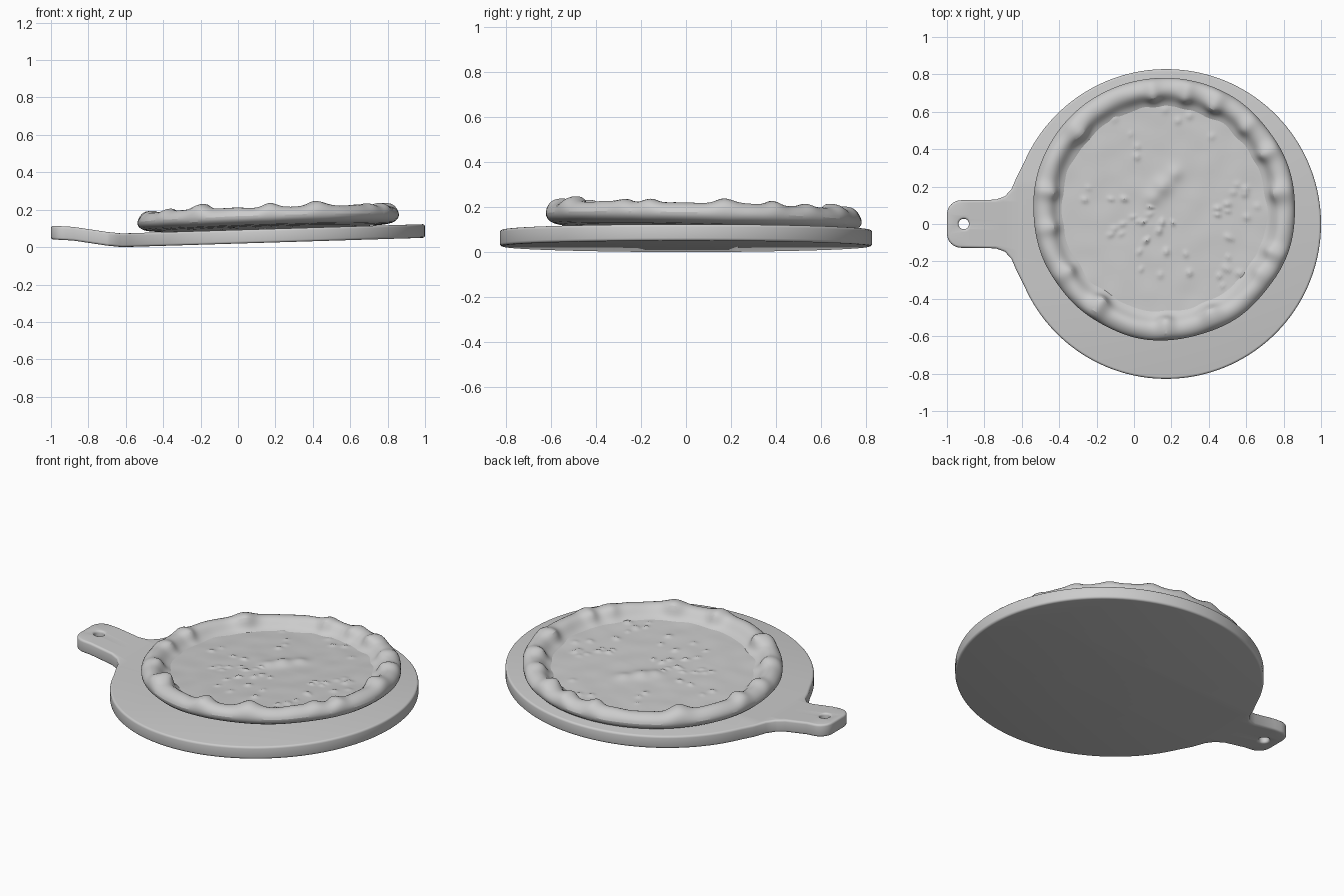
import bpy, bmesh, math, random
from mathutils import Vector, noise

if "Cube" in bpy.data.objects:
    bpy.data.objects.remove(bpy.data.objects["Cube"], do_unlink=True)

random.seed(4)
grey = bpy.data.materials.new("plain_grey")
grey.use_nodes = True
COLOUR = (0.6, 0.6, 0.6, 1)
grey.diffuse_color = COLOUR
grey.node_tree.nodes["Principled BSDF"].inputs["Base Color"].default_value = COLOUR

THICK = 0.073
BEND = [(-1.01, 0.042), (-0.88, 0.035), (-0.7, 0.008), (-0.62, 0.0), (1.01, 0.05)]
CENTRE = Vector((0.16, 0.08))


def board_z(x):
    """Height of the board's underside: a slight tilt with a raised handle."""
    for (x0, z0), (x1, z1) in zip(BEND, BEND[1:]):
        if x <= x1:
            return z0 + (z1 - z0) * (x - x0) / (x1 - x0)
    return BEND[-1][1]


def arc(cx, cy, r, a0, a1, n):
    angles = [math.radians(a0 + (a1 - a0) * i / n) for i in range(n + 1)]
    return [(cx + r * math.cos(a), cy + r * math.sin(a)) for a in angles]


def add_mesh(name, bm):
    bmesh.ops.recalc_face_normals(bm, faces=bm.faces)
    me = bpy.data.meshes.new(name)
    bm.to_mesh(me)
    bm.free()
    me.materials.append(grey)
    ob = bpy.data.objects.new(name, me)
    bpy.context.collection.objects.link(ob)
    bpy.ops.object.select_all(action="DESELECT")
    bpy.context.view_layer.objects.active = ob
    ob.select_set(True)
    bpy.ops.object.shade_smooth_by_angle(angle=math.radians(40))
    return ob


# Serving board: outlined disc with a filleted handle and a hanging hole
half = arc(0.172, 0, 0.828, 0, 157, 60)
half += [(-0.63, 0.245), (-0.655, 0.187), (-0.69, 0.148), (-0.74, 0.13)]
half += arc(-0.925, 0.052, 0.075, 90, 180, 6)
outline = half + [(x, -y) for x, y in reversed(half[1:])]
hole = arc(-0.91, 0, 0.028, 0, 345, 23)

curve = bpy.data.curves.new("board_outline", "CURVE")
curve.dimensions = "2D"
curve.fill_mode = "BOTH"
curve.bevel_depth = 0.012
curve.bevel_resolution = 2
curve.offset = -0.012
curve.extrude = THICK / 2 - 0.012
for pts in (outline, hole):
    sp = curve.splines.new("POLY")
    sp.points.add(len(pts) - 1)
    for p, (x, y) in zip(sp.points, pts):
        p.co = (x, y, 0, 1)
    sp.use_cyclic_u = True
helper = bpy.data.objects.new("board_outline", curve)
bpy.context.collection.objects.link(helper)
flat = bpy.data.meshes.new_from_object(helper.evaluated_get(bpy.context.evaluated_depsgraph_get()))
bm = bmesh.new()
bm.from_mesh(flat)
bpy.data.objects.remove(helper, do_unlink=True)
bmesh.ops.remove_doubles(bm, verts=bm.verts, dist=0.0005)
for x, _ in BEND[1:-1]:
    bmesh.ops.bisect_plane(bm, geom=bm.verts[:] + bm.edges[:] + bm.faces[:],
                           plane_co=(x, 0, 0), plane_no=(1, 0, 0), dist=0.0001)
for v in bm.verts:
    v.co.z += THICK / 2 + board_z(v.co.x)
add_mesh("serving_board", bm)

# Crust bubbles: x, y, angular width, extra height
BUBBLES = [(-0.2, -0.45, 0.08, 0.035), (0.17, -0.55, 0.07, 0.025), (0.42, -0.5, 0.09, 0.025),
           (0.74, -0.3, 0.07, 0.015), (0.74, -0.15, 0.06, 0.02), (0.79, 0.17, 0.08, 0.025),
           (0.65, 0.35, 0.06, 0.02), (0.58, 0.5, 0.06, 0.015), (0.44, 0.66, 0.07, 0.025),
           (0.27, 0.66, 0.06, 0.02), (0.1, 0.68, 0.06, 0.02), (-0.28, 0.48, 0.09, 0.025),
           (-0.44, 0.17, 0.06, 0.02), (-0.44, -0.02, 0.06, 0.015), (-0.38, -0.27, 0.06, 0.015)]
BUBBLES = [(math.atan2(y - CENTRE.y, x - CENTRE.x), w, h) for x, y, w, h in BUBBLES]

# Topping lumps: x, y, size, height
LUMPS = [(0.15, 0.2, 0.05, 0.022), (0.1, 0.14, 0.04, 0.012), (0.22, 0.27, 0.04, 0.012)]
for cx, cy, spread, count in [(0.02, -0.05, 0.14, 24), (0.5, -0.28, 0.1, 14),
                              (0.55, 0.2, 0.12, 10), (0.15, 0.45, 0.14, 8)]:
    for _ in range(count):
        LUMPS.append((random.gauss(cx, spread), random.gauss(cy, spread),
                      random.uniform(0.011, 0.018), random.uniform(0.006, 0.013)))


def bubble(a):
    total = 0
    for b, w, h in BUBBLES:
        d = (a - b + math.pi) % math.tau - math.pi
        total += h * math.exp(-(d / w) ** 2)
    return total


def crust_shape(r, z, a):
    """Wobble the rim, and swell the bubbles up and inwards."""
    ring = Vector((math.cos(a), math.sin(a), 0))
    top = min(1, max(0, (z - 0.04) / 0.05))
    b = bubble(a)
    z += top * (b + 0.008 * noise.noise(ring * 5 + Vector((0, 0, r * 12))))
    r += 0.008 * noise.noise(ring * 2.5)
    if r < 0.65:
        r -= top * b * 1.0
    return r, z


def topping_shape(r, z, a):
    x, y = CENTRE.x + r * math.cos(a), CENTRE.y + r * math.sin(a)
    z += 0.004 * noise.noise(Vector((x * 8, y * 8, 0)))
    for lx, ly, s, h in LUMPS:
        z += h * math.exp(-((x - lx) ** 2 + (y - ly) ** 2) / (s * s))
    return r, z


def revolve(name, profile, shape, steps):
    """Turn a profile about the pizza centre; a radius of 0 closes the middle."""
    bm = bmesh.new()
    rings = []
    for r0, z0 in profile:
        ring = []
        for i in range(steps):
            a = math.tau * i / steps
            r, z = shape(r0, z0, a)
            x, y = CENTRE.x + r * math.cos(a), CENTRE.y + r * math.sin(a)
            ring.append(bm.verts.new((x, y, z + board_z(x) + THICK - 0.025 * (y - 0.1))))
        rings.append(ring)
    for p, q in zip(rings, rings[1:]):
        for i in range(steps):
            j = (i + 1) % steps
            bm.faces.new((p[i], p[j], q[j], q[i]))
    bmesh.ops.remove_doubles(bm, verts=bm.verts, dist=0.0001)
    return add_mesh(name, bm)


# Raised crust with its flat underside
crust = revolve("pizza_crust",
                [(0, 0.003), (0.3, 0.003), (0.62, 0.004), (0.67, 0.012), (0.697, 0.032),
                 (0.704, 0.055), (0.693, 0.078), (0.668, 0.097), (0.638, 0.103), (0.61, 0.093),
                 (0.59, 0.072), (0.57, 0.053), (0.545, 0.044), (0.52, 0.032)],
                crust_shape, 200)
sub = crust.modifiers.new("soften", "SUBSURF")
sub.levels = sub.render_levels = 1

# Lumpy topping inside the crust
revolve("pizza_topping", [(0.58 * (1 - i / 45), 0.046) for i in range(46)], topping_shape, 260)
